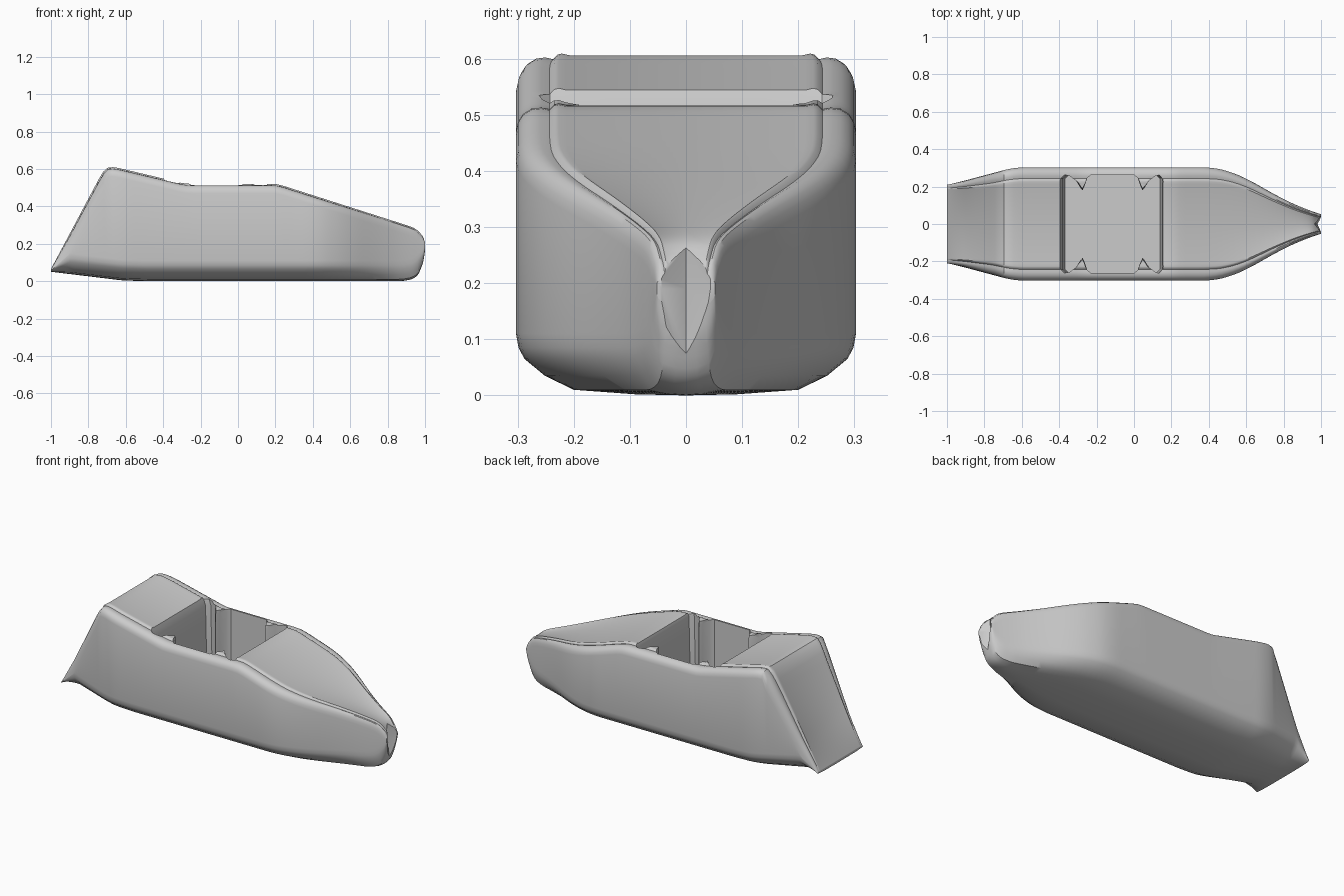
import bpy, bmesh, math

cube = bpy.data.objects.get("Cube")
if cube:
    bpy.data.objects.remove(cube, do_unlink=True)

grey = bpy.data.materials.new("plain_grey")
grey.use_nodes = True
grey.diffuse_color = (0.6, 0.6, 0.6, 1)
grey.node_tree.nodes["Principled BSDF"].inputs["Base Color"].default_value = (0.6, 0.6, 0.6, 1)

# Outlines along the length: deck height, keel height, half width, rail width
DECK = [(-1, .065), (-.71, .61), (-.66, .61), (-.28, .52), (.21, .52),
        (.93, .29), (.965, .272), (.985, .25), (1, .21)]
KEEL = [(-1, .05), (-.62, .004), (-.5, 0), (.88, 0), (.94, .012),
        (.975, .045), (.99, .09), (1, .16)]
WIDTH = [(-1, .21), (-.95, .22), (-.64, .303), (.42, .303), (.5, .285), (.6, .245),
         (.7, .187), (.8, .132), (.9, .086), (.96, .065), (1, .052)]
RAIL = [(-1, .3), (-.75, .9), (-.6, 1), (.4, 1), (.8, .45), (1, .25)]


def lerp(points, x):
    for (x0, v0), (x1, v1) in zip(points, points[1:]):
        if x <= x1:
            return v0 + (v1 - v0) * (x - x0) / (x1 - x0)
    return points[-1][1]


def soft(points, x, reach=.04):
    """Value on an outline with its corners rounded."""
    d = min(reach, 1 - abs(x))
    return sum(lerp(points, x + d * i / 4) for i in range(-4, 5)) / 9


def section(x):
    """Ring of points from keel to deck on one side, then mirrored."""
    top, low = soft(DECK, x, .025), soft(KEEL, x, .02)
    w, k = soft(WIDTH, x, .06), soft(RAIL, x)
    h = top - low
    steep = 2 if x < -.71 else 1
    m = steep * min(1, h / .2)
    rz = min(.1, .45 * h)
    half = [(w * a, low + rz * b) for a, b in
            ((.3, .02), (.66, .1), (.83, .35), (.95, .65), (.985, .85), (1, 1.1))]
    half += [(w - k * inset, top - m * drop) for inset, drop in
             ((0, .05), (.004, .032), (.013, .018), (.028, .009), (.045, .007),
              (.06, .01), (.068, .002), (.076, 0), (.09, .003))]
    ring = [(0, low)] + half + [(0, top - m * .003)]
    ring += [(-y, z) for y, z in reversed(half)]
    return [(x, y, z) for y, z in ring]


def loft(name, rings):
    """Skin closed rings and cap both ends."""
    bm = bmesh.new()
    rows = [[bm.verts.new(p) for p in ring] for ring in rings]
    n = len(rows[0])
    for a, b in zip(rows, rows[1:]):
        for i in range(n):
            j = (i + 1) % n
            bm.faces.new((a[i], a[j], b[j], b[i]))
    bm.faces.new(rows[0])
    bm.faces.new(rows[-1])
    bmesh.ops.recalc_face_normals(bm, faces=bm.faces)
    mesh = bpy.data.meshes.new(name)
    bm.to_mesh(mesh)
    bm.free()
    mesh.materials.append(grey)
    obj = bpy.data.objects.new(name, mesh)
    bpy.context.collection.objects.link(obj)
    return obj


def carve(target, cutter):
    mod = target.modifiers.new("carve", 'BOOLEAN')
    mod.operation, mod.solver, mod.object = 'DIFFERENCE', 'EXACT', cutter
    bpy.context.view_layer.objects.active = target
    bpy.ops.object.modifier_apply(modifier=mod.name)
    bpy.data.objects.remove(cutter, do_unlink=True)


# Hull
STEPS = 90
hull = loft("hull", [section(-math.cos(math.pi * i / STEPS)) for i in range(STEPS + 1)])


# Cockpit opening with two pairs of curved side ribs
def cockpit_ring(z, taper, tip):
    side = .262
    edge = [(-.4 + taper, 0), (-.4 + taper, side - .02), (-.38 + taper, side),
            (-.345, side - .005), (-.31, side - .03), (-.285, tip + .01), (-.275, tip),
            (-.265, tip + .02), (-.25, side - .015), (-.23, side)]
    front = [(-.23 - x, y) for x, y in reversed(edge)]
    half = edge + front
    full = half + [(x, -y) for x, y in reversed(half[1:-1])]
    return [(x, y, z) for x, y in full]


cockpit = loft("cockpit_cutter", [cockpit_ring(.08, .03, .18), cockpit_ring(.5, .02, .185),
                                  cockpit_ring(.56, 0, .205), cockpit_ring(.8, 0, .205)])
carve(hull, cockpit)

# Notch in the nose
notch = loft("notch_cutter", [[(x, 0, z), (1.02, .07, z), (1.02, -.07, z)]
                              for x, z in ((.995, -.05), (.984, .05), (.967, .19), (.963, .4))])
carve(hull, notch)

bpy.ops.object.select_all(action='DESELECT')
hull.select_set(True)
bpy.context.view_layer.objects.active = hull
bpy.ops.object.shade_smooth_by_angle(angle=math.radians(35))
